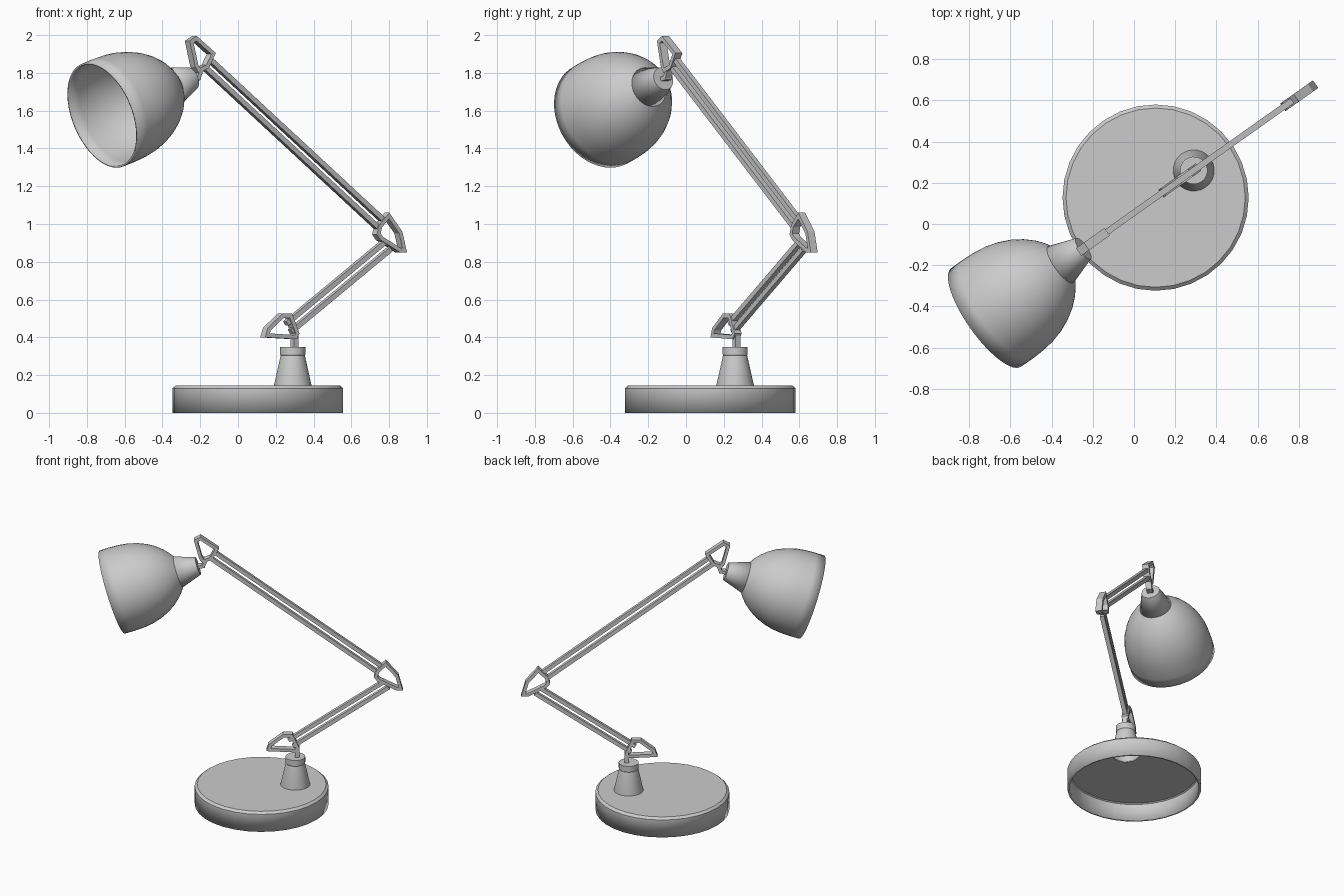
import bpy, bmesh, math
from mathutils import Vector, Matrix

cube = bpy.data.objects.get("Cube")
if cube:
    bpy.data.objects.remove(cube, do_unlink=True)

grey = bpy.data.materials.new("light_grey_metal")
grey.use_nodes = True
colour = (0.6, 0.6, 0.6, 1)
grey.diffuse_color = colour
grey.node_tree.nodes["Principled BSDF"].inputs["Base Color"].default_value = colour

# The arm lies in a vertical plane through the stem; local x runs along it
ARM_FRAME = Matrix.Translation((0.29, 0.26, 0)) @ Matrix.Rotation(math.radians(35.3), 4, 'Z')


def finish(name, bm, matrix, smooth=False):
    mesh = bpy.data.meshes.new(name)
    bm.to_mesh(mesh)
    bm.free()
    mesh.materials.append(grey)
    obj = bpy.data.objects.new(name, mesh)
    bpy.context.collection.objects.link(obj)
    obj.matrix_world = matrix
    if smooth:
        bpy.ops.object.select_all(action='DESELECT')
        obj.select_set(True)
        bpy.context.view_layer.objects.active = obj
        bpy.ops.object.shade_smooth_by_angle(angle=math.radians(30))
    return obj


def lathe(name, profile, matrix, segments, wall):
    """Revolve (radius, height) pairs, cap the top, leave the bottom open."""
    bm = bmesh.new()
    rings = []
    for r, z in profile:
        angles = [math.tau * i / segments for i in range(segments)]
        rings.append([bm.verts.new((r * math.cos(a), r * math.sin(a), z)) for a in angles])
    for low, high in zip(rings, rings[1:]):
        for i in range(segments):
            j = (i + 1) % segments
            bm.faces.new((low[i], low[j], high[j], high[i]))
    bm.faces.new(rings[-1])
    obj = finish(name, bm, matrix, smooth=True)
    shell = obj.modifiers.new("wall", 'SOLIDIFY')
    shell.thickness = wall
    shell.offset = -1
    return obj


def bar(name, start, end, width, depth, offset=0):
    """Square bar between two (along, height) points, moved sideways by offset."""
    a, b = Vector((start[0], 0, start[1])), Vector((end[0], 0, end[1]))
    along = (b - a).normalized()
    across = along.cross(Vector((0, 1, 0)))
    bm = bmesh.new()
    bmesh.ops.create_cube(bm, size=1)
    bmesh.ops.scale(bm, vec=((b - a).length, depth, width), verts=bm.verts)
    turn = Matrix((along, (0, 1, 0), across)).transposed().to_4x4()
    if turn.determinant() < 0:
        turn = turn @ Matrix.Scale(-1, 4, (0, 0, 1))
    place = Matrix.Translation((a + b) / 2 + across * offset) @ turn
    return finish(name, bm, ARM_FRAME @ place)


def bracket(name, outline, thickness=0.022, depth=0.045):
    """Open frame that follows an (along, height) outline."""
    bm = bmesh.new()
    face = bm.faces.new([bm.verts.new((s, -depth / 2, z)) for s, z in outline])
    bm.normal_update()
    bmesh.ops.inset_individual(bm, faces=[face], thickness=thickness, use_even_offset=True)
    bmesh.ops.delete(bm, geom=[face], context='FACES_ONLY')
    ext = bmesh.ops.extrude_face_region(bm, geom=bm.faces[:])
    moved = [v for v in ext["geom"] if isinstance(v, bmesh.types.BMVert)]
    bmesh.ops.translate(bm, vec=(0, depth, 0), verts=moved)
    bmesh.ops.recalc_face_normals(bm, faces=bm.faces)
    return finish(name, bm, ARM_FRAME)


# Hollow round base with a bevelled top edge
base = lathe("base", [(0.452, 0), (0.452, 0.13), (0.435, 0.145)],
             Matrix.Translation((0.105, 0.128, 0)), 32, 0.016)

# Hole through the base under the hollow stem
bm = bmesh.new()
bmesh.ops.create_cone(bm, cap_ends=True, segments=24, radius1=0.092, radius2=0.092, depth=0.1)
cutter = finish("stem_hole_cutter", bm, Matrix.Translation((0.29, 0.26, 0.14)))
cutter.hide_render = True
cutter.hide_viewport = True
cutter.display_type = 'WIRE'
hole = base.modifiers.new("stem_hole", 'BOOLEAN')
hole.operation = 'DIFFERENCE'
hole.object = cutter

# Conical stem with a collar, and the post on top
lathe("stem", [(0.1, 0.135), (0.1, 0.145), (0.064, 0.305), (0.067, 0.31), (0.067, 0.35)],
      ARM_FRAME, 24, 0.008)
bar("stem_post", (0.012, 0.34), (0.012, 0.41), 0.03, 0.03)

# Joint brackets
bracket("lower_bracket", [(-0.195, 0.4), (-0.178, 0.45), (-0.082, 0.525),
                          (-0.02, 0.525), (0.028, 0.42), (0.01, 0.39)])
bracket("elbow_bracket", [(0.53, 0.945), (0.545, 0.995), (0.61, 1.06),
                          (0.695, 0.96), (0.725, 0.85), (0.68, 0.85), (0.555, 0.915)])
bracket("upper_bracket", [(-0.685, 1.97), (-0.638, 1.995), (-0.515, 1.905),
                          (-0.56, 1.825), (-0.625, 1.8), (-0.648, 1.83)])

# Paired parallel bars of both arm sections
for arm, start, end in (("lower_arm", (-0.03, 0.452), (0.615, 0.888)),
                        ("upper_arm", (-0.55, 1.845), (0.565, 1.002))):
    for side, offset in (("inner", -0.026), ("outer", 0.026)):
        bar(f"{arm}_{side}_bar", start, end, 0.027, 0.03, offset)

# Lamp shade with its neck, tilted down in the arm plane
tilt = Matrix.Rotation(math.radians(71.5), 4, 'Y')
shade_frame = ARM_FRAME @ Matrix.Translation((-1.235, 0, 1.576)) @ tilt
lathe("lamp_shade", [(0.293, 0), (0.294, 0.07), (0.291, 0.14), (0.283, 0.2), (0.267, 0.26),
                     (0.242, 0.32), (0.212, 0.37), (0.175, 0.415), (0.14, 0.447), (0.108, 0.47)],
      shade_frame, 48, 0.01)
lathe("shade_neck", [(0.11, 0.465), (0.062, 0.61)], shade_frame, 32, 0.008)

# Bent strap that holds the shade
bar("shade_strap_upper", (-0.6, 1.825), (-0.625, 1.765), 0.022, 0.04)
bar("shade_strap_lower", (-0.612, 1.775), (-0.68, 1.762), 0.022, 0.04)
